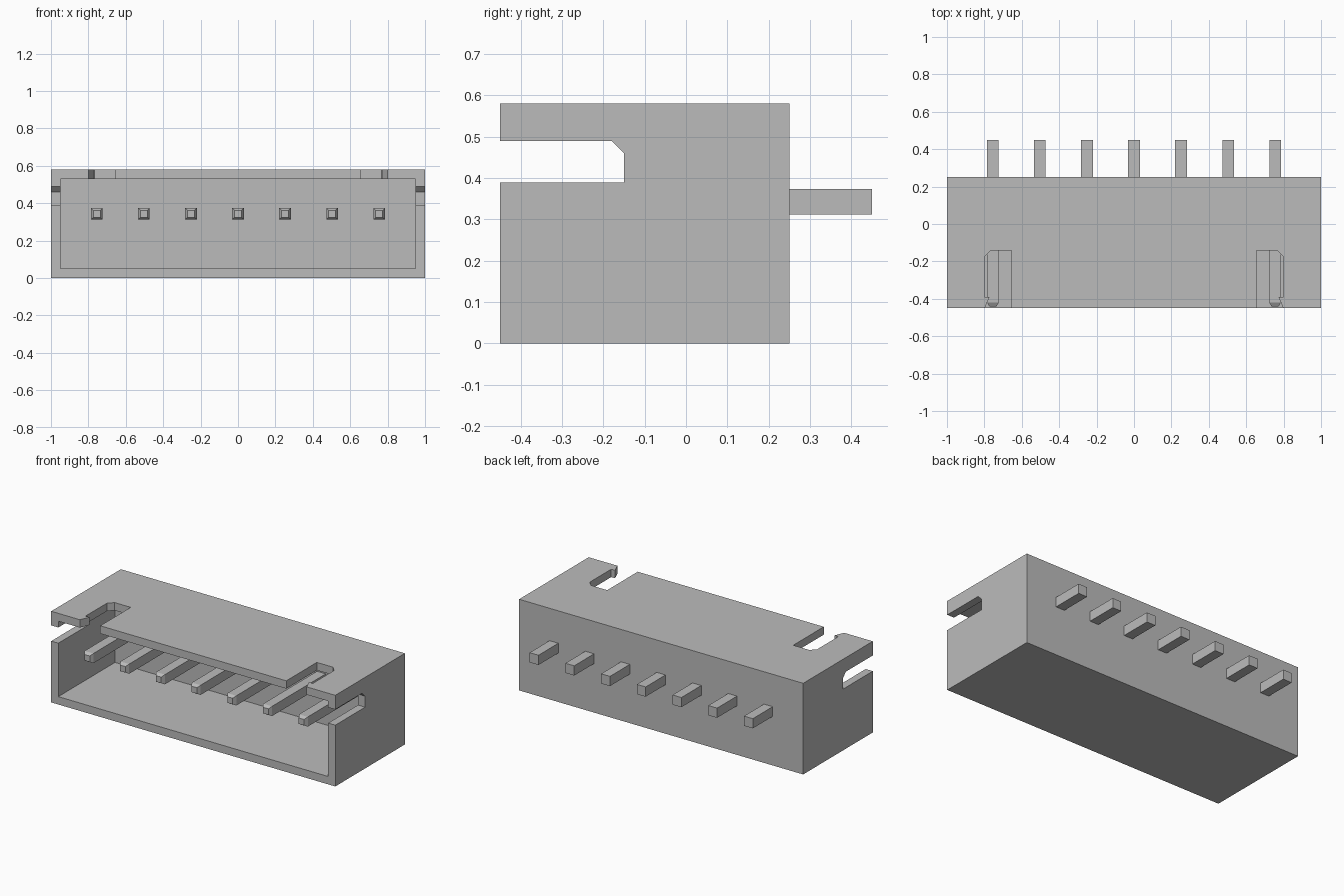
import bpy, bmesh
from mathutils import Vector

old = bpy.data.objects.get("Cube")
if old:
    bpy.data.objects.remove(old, do_unlink=True)

grey = bpy.data.materials.new("light grey")
grey.use_nodes = True
colour = (0.5, 0.5, 0.5, 1)
grey.diffuse_color = colour
grey.node_tree.nodes["Principled BSDF"].inputs["Base Color"].default_value = colour


def finish(name, bm):
    bmesh.ops.recalc_face_normals(bm, faces=bm.faces)
    mesh = bpy.data.meshes.new(name)
    bm.to_mesh(mesh)
    bm.free()
    mesh.materials.append(grey)
    ob = bpy.data.objects.new(name, mesh)
    bpy.context.collection.objects.link(ob)
    return ob


def prism(name, points, offset):
    """Extrude a closed outline along an offset."""
    bm = bmesh.new()
    face = bm.faces.new([bm.verts.new(p) for p in points])
    out = bmesh.ops.extrude_face_region(bm, geom=[face])
    moved = [v for v in out["geom"] if isinstance(v, bmesh.types.BMVert)]
    bmesh.ops.translate(bm, verts=moved, vec=Vector(offset))
    return finish(name, bm)


def box(name, x0, x1, y0, y1, z0, z1):
    outline = [(x0, y0, z0), (x1, y0, z0), (x1, y1, z0), (x0, y1, z0)]
    return prism(name, outline, (0, 0, z1 - z0))


# Housing shell and its front cavity
housing = box("housing", -1, 1, -0.45, 0.25, 0, 0.58)
cutters = [box("cavity_cutter", -0.95, 0.95, -0.6, 0.12, 0.05, 0.53)]

# Side slots with one chamfered corner, and hooked latch slots in the roof
side_slot = [(-0.6, 0.39), (-0.15, 0.39), (-0.15, 0.46), (-0.18, 0.49), (-0.6, 0.49)]
roof_slot = [(0.655, -0.6), (0.655, -0.143), (0.768, -0.143), (0.80, -0.175),
             (0.80, -0.39), (0.773, -0.39), (0.798, -0.45), (0.798, -0.6)]
for s in (-1, 1):
    cutters.append(prism("side_slot_cutter", [(s * 0.92, y, z) for y, z in side_slot],
                         (s * 0.2, 0, 0)))
    cutters.append(prism("roof_slot_cutter", [(s * x, y, 0.5) for x, y in roof_slot],
                         (0, 0, 0.2)))

bpy.context.view_layer.objects.active = housing
for cutter in cutters:
    cutter.hide_render = True
    mod = housing.modifiers.new("cut", "BOOLEAN")
    mod.operation = "DIFFERENCE"
    mod.solver = "EXACT"
    mod.object = cutter
    bpy.ops.object.modifier_apply(modifier=mod.name)
    bpy.data.objects.remove(cutter, do_unlink=True)

# Row of square pins with tapered tips
R, PITCH, PIN_Z = 0.031, 0.2515, 0.343
for i in range(7):
    bm = bmesh.new()
    cx = (i - 3) * PITCH
    rings = []
    for y, r in ((-0.44, 0.019), (-0.42, R), (0.45, R)):
        rings.append([bm.verts.new((cx + a * r, y, PIN_Z + b * r))
                      for a, b in ((-1, -1), (1, -1), (1, 1), (-1, 1))])
    for lo, hi in zip(rings, rings[1:]):
        for k in range(4):
            bm.faces.new((lo[k], lo[(k + 1) % 4], hi[(k + 1) % 4], hi[k]))
    bm.faces.new(rings[0])
    bm.faces.new(rings[-1])
    finish(f"pin_{i + 1}", bm)
